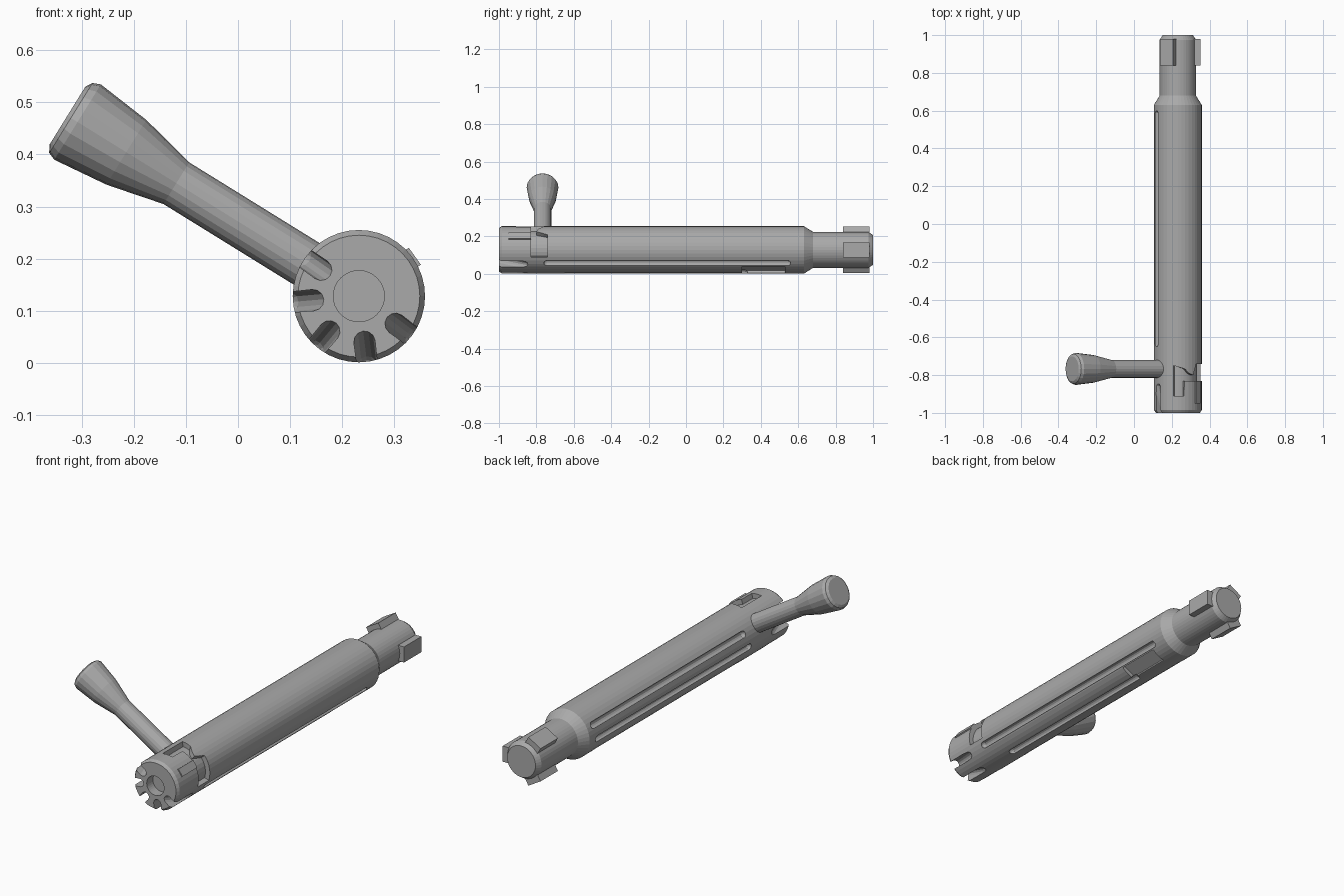
import bpy, bmesh, math
from mathutils import Matrix, Vector

cube = bpy.data.objects.get("Cube")
if cube:
    bpy.data.objects.remove(cube, do_unlink=True)

AXIS = Vector((0.232, 0, 0.128))   # centre line of the bolt
R = 0.127

steel = bpy.data.materials.new("grey_steel")
steel.use_nodes = True
steel.diffuse_color = (0.4, 0.4, 0.4, 1)
steel.node_tree.nodes["Principled BSDF"].inputs["Base Color"].default_value = (0.4, 0.4, 0.4, 1)


def radial(angle):
    """Frame on the centre line whose x axis points outward at an angle."""
    return Matrix.Translation(AXIS) @ Matrix.Rotation(-math.radians(angle), 4, "Y")


def make(name, bm, matrix):
    bmesh.ops.transform(bm, matrix=matrix, verts=bm.verts)
    bmesh.ops.recalc_face_normals(bm, faces=bm.faces)
    mesh = bpy.data.meshes.new(name)
    bm.to_mesh(mesh)
    bm.free()
    mesh.materials.append(steel)
    ob = bpy.data.objects.new(name, mesh)
    bpy.context.collection.objects.link(ob)
    return ob


def lathe(name, profile, sides, matrix):
    """Closed solid turned round local z from (radius, height) pairs."""
    bm = bmesh.new()
    rings = []
    for r, h in profile:
        rings.append([bm.verts.new((r * math.cos(t), r * math.sin(t), h))
                      for t in (math.tau * i / sides for i in range(sides))])
    for a, b in zip(rings, rings[1:]):
        for i in range(sides):
            j = (i + 1) % sides
            bm.faces.new((a[i], a[j], b[j], b[i]))
    bm.faces.new(rings[0])
    bm.faces.new(rings[-1])
    return make(name, bm, matrix)


def block(name, angle, r0, r1, width, y0, y1):
    bm = bmesh.new()
    bmesh.ops.create_cube(bm, size=1)
    for v in bm.verts:
        v.co = (r1 if v.co.x > 0 else r0, y1 if v.co.y > 0 else y0, v.co.z * width)
    return make(name, bm, radial(angle))


def groove(name, angle, floor, width, y0, y1, slope=0.0):
    """Round-ended channel, open outward, with an optional rising floor."""
    w = width / 2
    bm = bmesh.new()
    bmesh.ops.create_uvsphere(bm, u_segments=12, v_segments=7, radius=w)
    bmesh.ops.rotate(bm, verts=bm.verts, matrix=Matrix.Rotation(math.pi / 2, 3, "X"))
    for v in bm.verts:
        x, y, z = v.co
        y += y1 - w if y > 0 else y0 + w
        x += floor + w + (0.12 if x > 0.001 else 0) + slope * (y - y0)
        v.co = (x, y, z)
    return make(name, bm, radial(angle))


def cam(name, stations, r0, r1):
    """Recess swept round the bolt from (angle, rear y, front y) stations."""
    bm = bmesh.new()
    rows = []
    for s, e in zip(stations, stations[1:]):
        for k in range(6):
            a, y0, y1 = (p + (q - p) * k / 5 for p, q in zip(s, e))
            if k == 0 and rows:
                continue
            t = math.radians(a)
            rows.append([bm.verts.new((r * math.cos(t), y, r * math.sin(t)))
                         for r, y in ((r0, y0), (r1, y0), (r1, y1), (r0, y1))])
    for a, b in zip(rows, rows[1:]):
        for i in range(4):
            j = (i + 1) % 4
            bm.faces.new((a[i], a[j], b[j], b[i]))
    bm.faces.new(rows[0])
    bm.faces.new(rows[-1])
    bmesh.ops.triangulate(bm, faces=bm.faces)
    return make(name, bm, Matrix.Translation(AXIS))


# Turned bolt body
along_y = Matrix.Translation(AXIS) @ Matrix.Rotation(-math.pi / 2, 4, "X")
body = lathe("bolt_body", [(0.117, -1), (R, -0.985), (R, 0.63), (0.096, 0.68),
                           (0.096, 0.975), (0.08, 1)], 40, along_y)

# Rear bore, rim notches, long flutes, cam recess and underside step
cutters = [lathe("rear_bore", [(0.049, -1.1), (0.049, -0.95)], 32, along_y)]
for i, angle in enumerate((145, 185, 230, 277, 323)):
    cutters.append(groove(f"notch_{i}", angle, 0.05, 0.042, -1.05, -0.84, 0.34))
for angle, start, end in ((153, -0.65, 0.6), (187, -0.68, 0.58), (230, -0.65, 0.55),
                          (277, -0.65, 0.33), (326, -0.76, 0.56)):
    cutters.append(groove(f"flute_{angle}", angle, 0.107, 0.034, start, end))
cutters.append(cam("cam_recess", [(-18, -0.83, -0.74), (40, -0.83, -0.74),
                                  (50, -0.83, -0.80), (62, -0.83, -0.79),
                                  (74, -0.83, -0.765), (75, -0.91, -0.765),
                                  (100, -0.91, -0.75)], 0.102, 0.16))
cutters.append(block("underside_step", -62, 0.105, 0.2, 0.075, 0.3, 0.53))

for c in cutters:
    c.hide_render = True
    mod = body.modifiers.new(c.name, "BOOLEAN")
    mod.operation = "DIFFERENCE"
    mod.solver = "EXACT"
    mod.object = c
deps = bpy.context.evaluated_depsgraph_get()
result = bpy.data.meshes.new_from_object(body.evaluated_get(deps))
body.modifiers.clear()
body.data = result
for c in cutters:
    bpy.data.objects.remove(c, do_unlink=True)

# Three locking lugs and the small rear tab
for i in range(3):
    block(f"locking_lug_{i + 1}", 120 * i, 0.06, 0.12, 0.08, 0.84, 0.98)
block("rear_tab", 35.5, 0.08, 0.132, 0.04, -0.95, -0.83)

# Flared handle, pointing up and out to the right
out = Vector((-0.85, 0, 0.526))
handle_frame = (Matrix.Translation(AXIS + Vector((0, -0.767, 0)))
                @ out.to_track_quat("Z", "Y").to_matrix().to_4x4())
lathe("bolt_handle", [(0.047, 0.08), (0.047, 0.412), (0.06, 0.468), (0.073, 0.525),
                      (0.085, 0.635), (0.079, 0.65), (0.066, 0.658)], 20, handle_frame)
